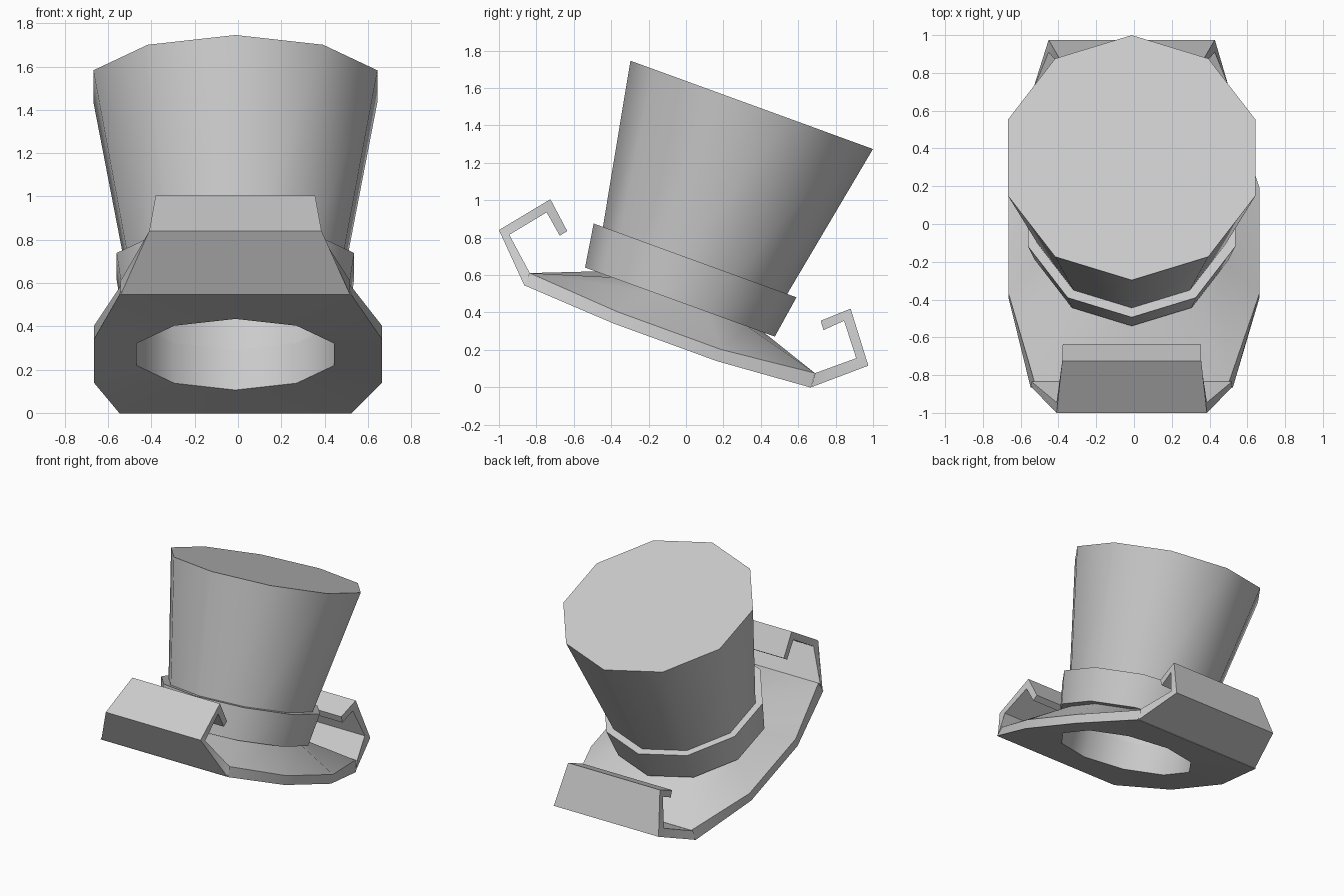
import bpy, bmesh
from math import sin, cos, radians, pi

if "Cube" in bpy.data.objects:
    bpy.data.objects.remove(bpy.data.objects["Cube"])

TILT = radians(20)
CX, CY, CZ = -0.012, -0.0325, 0.455   # centre of the crown base


def place(x, u, w):
    """Hat space (across, back, up along the crown) to tilted world space."""
    return (x + CX, CY + u * cos(TILT) + w * sin(TILT),
            CZ - u * sin(TILT) + w * cos(TILT))


def decagon(r, w):
    return [place(r * cos(pi / 2 + i * pi / 5), r * sin(pi / 2 + i * pi / 5), w)
            for i in range(10)]


def loft(name, rings, closed=False, cap_start=False, cap_end=False):
    bm = bmesh.new()
    vs = [[bm.verts.new(p) for p in ring] for ring in rings]
    pairs = list(zip(vs, vs[1:])) + ([(vs[-1], vs[0])] if closed else [])
    for a, b in pairs:
        n = len(a)
        for i in range(n):
            j = (i + 1) % n
            bm.faces.new((a[i], a[j], b[j], b[i]))
    if cap_start:
        bm.faces.new(vs[0][::-1])
    if cap_end:
        bm.faces.new(vs[-1])
    bmesh.ops.recalc_face_normals(bm, faces=bm.faces)
    me = bpy.data.meshes.new(name)
    bm.to_mesh(me)
    bm.free()
    ob = bpy.data.objects.new(name, me)
    bpy.context.collection.objects.link(ob)
    bpy.ops.object.select_all(action='DESELECT')
    ob.select_set(True)
    bpy.context.view_layer.objects.active = ob
    bpy.ops.object.shade_smooth_by_angle(angle=radians(40))
    return ob


# Crown: flared, hollow, closed on top
loft("crown", [decagon(0.48, 0), decagon(0.69, 1.122)], cap_end=True)

# Band: flared ring around the crown base
loft("hat_band", [decagon(0.48, 0), decagon(0.54, 0),
                  decagon(0.577, 0.237), decagon(0.524, 0.237)], closed=True)


# Brim: stretched ten-point outline with slightly sagging sides
def brim_outline(end_u, end_x, w_front, w_side, w_back):
    quarter = [(0, end_u), (-end_x, end_u), (-0.665, 0.295)]
    half = quarter + [(x, -u) for x, u in quarter[::-1]]
    loop = half + [(-x, u) for x, u in half[4:0:-1]]
    ring = []
    for x, u in loop:
        side = abs(x) > 0.6
        w = w_side if side else (w_back if u > 0 else w_front)
        ring.append(place(x - (CX if side else 0), u, w))
    return ring


loft("brim", [decagon(0.48, -0.197),
              brim_outline(0.815, 0.535, -0.2, -0.229, -0.19),
              brim_outline(0.808, 0.515, -0.129, -0.163, -0.11),
              decagon(0.48, 0)], closed=True)


# Curled ends: each section is (half width, outer y, z, inner y, z)
def curl(name, sections):
    rings = [[(CX - hw, yo, zo), (CX + hw, yo, zo), (CX + hw, yi, zi), (CX - hw, yi, zi)]
             for hw, yo, zo, yi, zi in sections]
    loft(name, rings, cap_start=True, cap_end=True)


curl("front_curl", [(0.53, -0.865, 0.545, -0.835, 0.61),
                    (0.398, -1.0, 0.84, -0.945, 0.815),
                    (0.368, -0.725, 1.005, -0.745, 0.935),
                    (0.365, -0.635, 0.835, -0.675, 0.81)])
curl("back_curl", [(0.53, 0.67, 0.0, 0.69, 0.075),
                   (0.44, 0.975, 0.115, 0.91, 0.155),
                   (0.385, 0.88, 0.42, 0.845, 0.355),
                   (0.375, 0.72, 0.355, 0.735, 0.305)])
